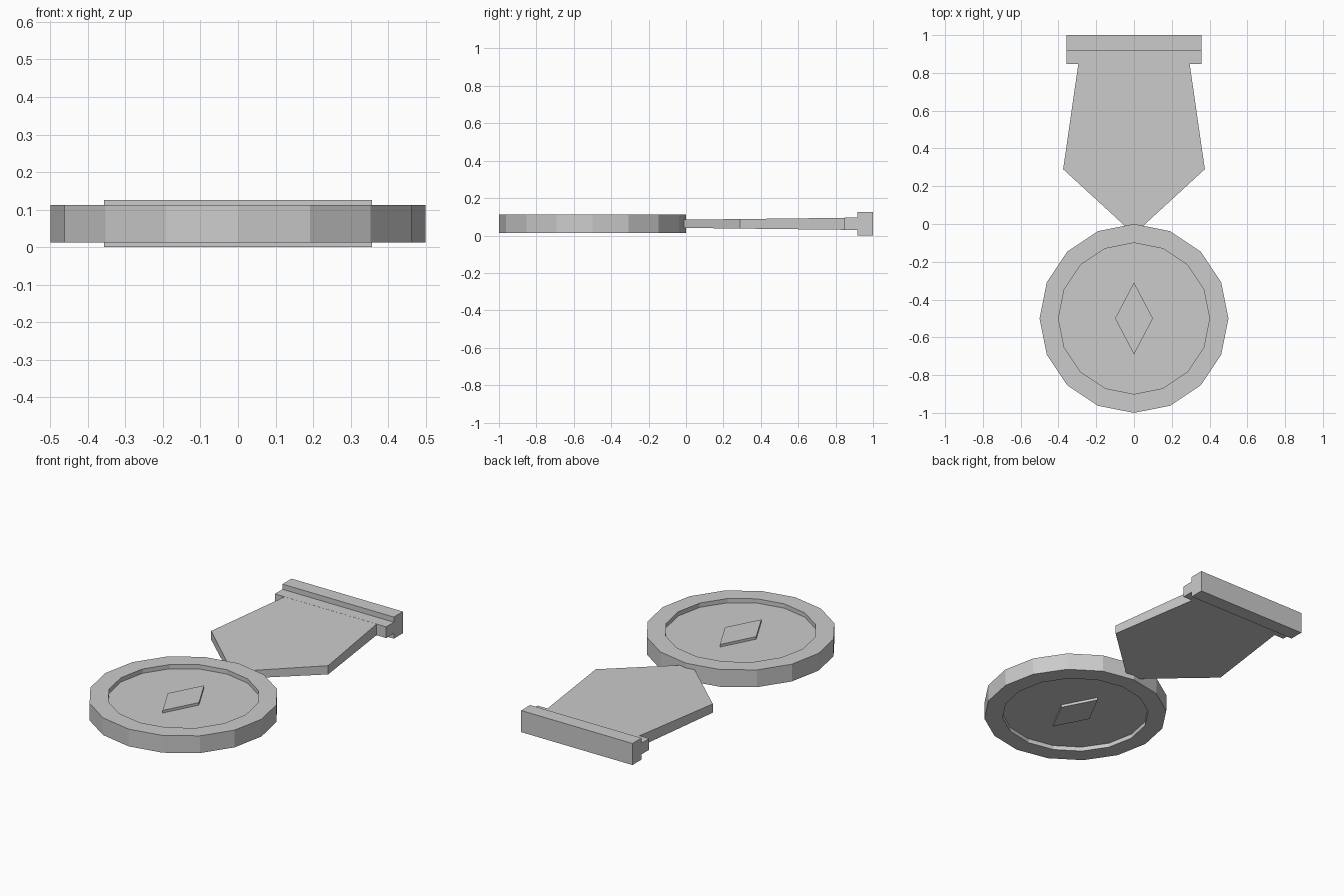
import bpy, bmesh
from math import cos, sin, pi

if "Cube" in bpy.data.objects:
    bpy.data.objects.remove(bpy.data.objects["Cube"])

MID = 0.0625   # height of the middle plane


def make_object(name, bm):
    bmesh.ops.recalc_face_normals(bm, faces=bm.faces)
    mesh = bpy.data.meshes.new(name)
    bm.to_mesh(mesh)
    bm.free()
    obj = bpy.data.objects.new(name, mesh)
    bpy.context.collection.objects.link(obj)
    return obj


def plate(name, outline, half):
    """Closed slab around the middle plane; half(y) is its half thickness."""
    bm = bmesh.new()
    top = [bm.verts.new((x, y, MID + half(y))) for x, y in outline]
    low = [bm.verts.new((x, y, MID - half(y))) for x, y in outline]
    bm.faces.new(top)
    bm.faces.new(low[::-1])
    n = len(outline)
    for i in range(n):
        j = (i + 1) % n
        bm.faces.new((top[i], low[i], low[j], top[j]))
    return make_object(name, bm)


def mirrored(right):
    return right + [(-x, y) for x, y in reversed(right)]


# Medal disc: 16 sides, raised rim and a recess on both faces
bm = bmesh.new()
rings = []
for r, h in [(0.4, 0.025), (0.4, 0.05), (0.5, 0.05),
             (0.5, -0.05), (0.4, -0.05), (0.4, -0.025)]:
    rings.append([bm.verts.new((r * cos(k * pi / 8), -0.5 + r * sin(k * pi / 8), MID + h))
                  for k in range(16)])
for a, b in zip(rings, rings[1:]):
    for k in range(16):
        m = (k + 1) % 16
        bm.faces.new((a[k], b[k], b[m], a[m]))
bm.faces.new(rings[0])
bm.faces.new(rings[-1][::-1])
make_object("medal_disc", bm)

# Diamond emblem, raised on both faces
plate("diamond_emblem", [(0.1, -0.5), (0, -0.31), (-0.1, -0.5), (0, -0.69)],
      lambda y: 0.04)

# Ribbon, slightly thicker toward the top
plate("ribbon", mirrored([(0.045, -0.013), (0.375, 0.29), (0.293, 0.86)]),
      lambda y: 0.022 + 0.0118 * y)

# Hanger: ledge joining the ribbon, then the thicker bar
plate("hanger_ledge", mirrored([(0.357, 0.847), (0.357, 0.92)]), lambda y: 0.0325)
plate("hanger_bar", mirrored([(0.357, 0.917), (0.357, 1.0)]), lambda y: 0.0625)
